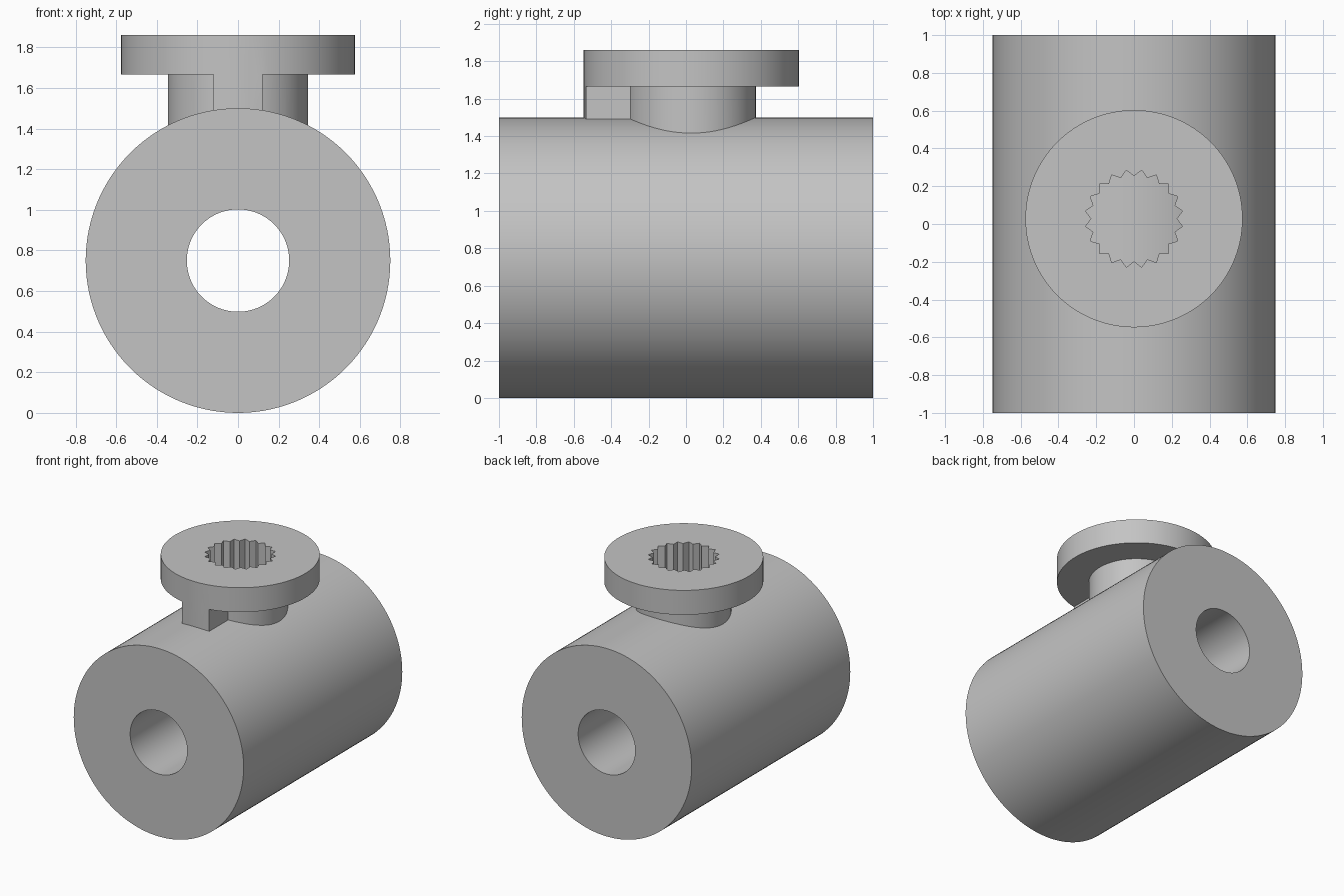
import bpy, bmesh
from math import sin, cos, asin, radians, degrees
from mathutils import Matrix

cube = bpy.data.objects.get("Cube")
if cube:
    bpy.data.objects.remove(cube, do_unlink=True)

grey = bpy.data.materials.new("plain grey")
grey.use_nodes = True
grey.diffuse_color = (0.55, 0.55, 0.55, 1)
grey.node_tree.nodes["Principled BSDF"].inputs["Base Color"].default_value = grey.diffuse_color

AXIS_Z = 0.75               # height of the barrel axis
CAP_Y = 0.028               # centre of the cap
CAP_R, STEM_R, KEY_W = 0.575, 0.345, 0.12
LIP_Z, TOP_Z = 1.665, 1.86


def polar(r, deg):
    return r * cos(radians(deg)), r * sin(radians(deg))


def circle(r, n=120):
    return [polar(r, i * 360 / n) for i in range(n)]


def prism(name, outline, low, high, matrix):
    """Extrude a flat outline from low to high, then place it."""
    bm = bmesh.new()
    base = bm.faces.new([bm.verts.new((x, y, low)) for x, y in outline])
    top = bmesh.ops.extrude_face_region(bm, geom=[base])["geom"]
    verts = [v for v in top if isinstance(v, bmesh.types.BMVert)]
    bmesh.ops.translate(bm, verts=verts, vec=(0, 0, high - low))
    bmesh.ops.recalc_face_normals(bm, faces=bm.faces)
    bm.transform(matrix)
    mesh = bpy.data.meshes.new(name)
    bm.to_mesh(mesh)
    bm.free()
    mesh.materials.append(grey)
    obj = bpy.data.objects.new(name, mesh)
    bpy.context.collection.objects.link(obj)
    return obj


def activate(obj):
    bpy.ops.object.select_all(action='DESELECT')
    obj.select_set(True)
    bpy.context.view_layer.objects.active = obj


def combine(obj, other, operation, keep=False):
    mod = obj.modifiers.new("combine", 'BOOLEAN')
    mod.operation, mod.object, mod.solver = operation, other, 'EXACT'
    activate(obj)
    bpy.ops.object.modifier_apply(modifier=mod.name)
    if not keep:
        bpy.data.objects.remove(other, do_unlink=True)


along_y = Matrix.Translation((0, 0, AXIS_Z)) @ Matrix.Rotation(radians(90), 4, 'X')
at_cap = Matrix.Translation((0, CAP_Y, 0))

# Barrel, still solid so it can trim the stem
barrel = prism("barrel", circle(AXIS_Z), -1, 1, along_y)

# Cap disc, with a stem and a front key flush with the disc rim
cap = prism("splined_cap", circle(CAP_R), LIP_Z, TOP_Z, at_cap)
half = degrees(asin(KEY_W / STEM_R))
outline = [polar(CAP_R, a) for a in range(258, 283, 3)]
start, sweep = -90 + half, 360 - 2 * half
outline += [polar(STEM_R, start + sweep * i / 100) for i in range(101)]
stem = prism("stem_and_key", outline, 1.2, LIP_Z, at_cap)
combine(cap, stem, 'UNION')

# Toothed socket down to the barrel surface
teeth = [polar(0.26 if i % 2 else 0.226, i * 9) for i in range(40)]
combine(cap, prism("socket_cutter", teeth, 1.1, 2, at_cap), 'DIFFERENCE')
combine(cap, barrel, 'DIFFERENCE', keep=True)

# Bore through the barrel
combine(barrel, prism("bore_cutter", circle(0.252), -1.2, 1.2, along_y), 'DIFFERENCE')

for obj in (barrel, cap):
    activate(obj)
    bpy.ops.object.shade_smooth_by_angle(angle=radians(30))
